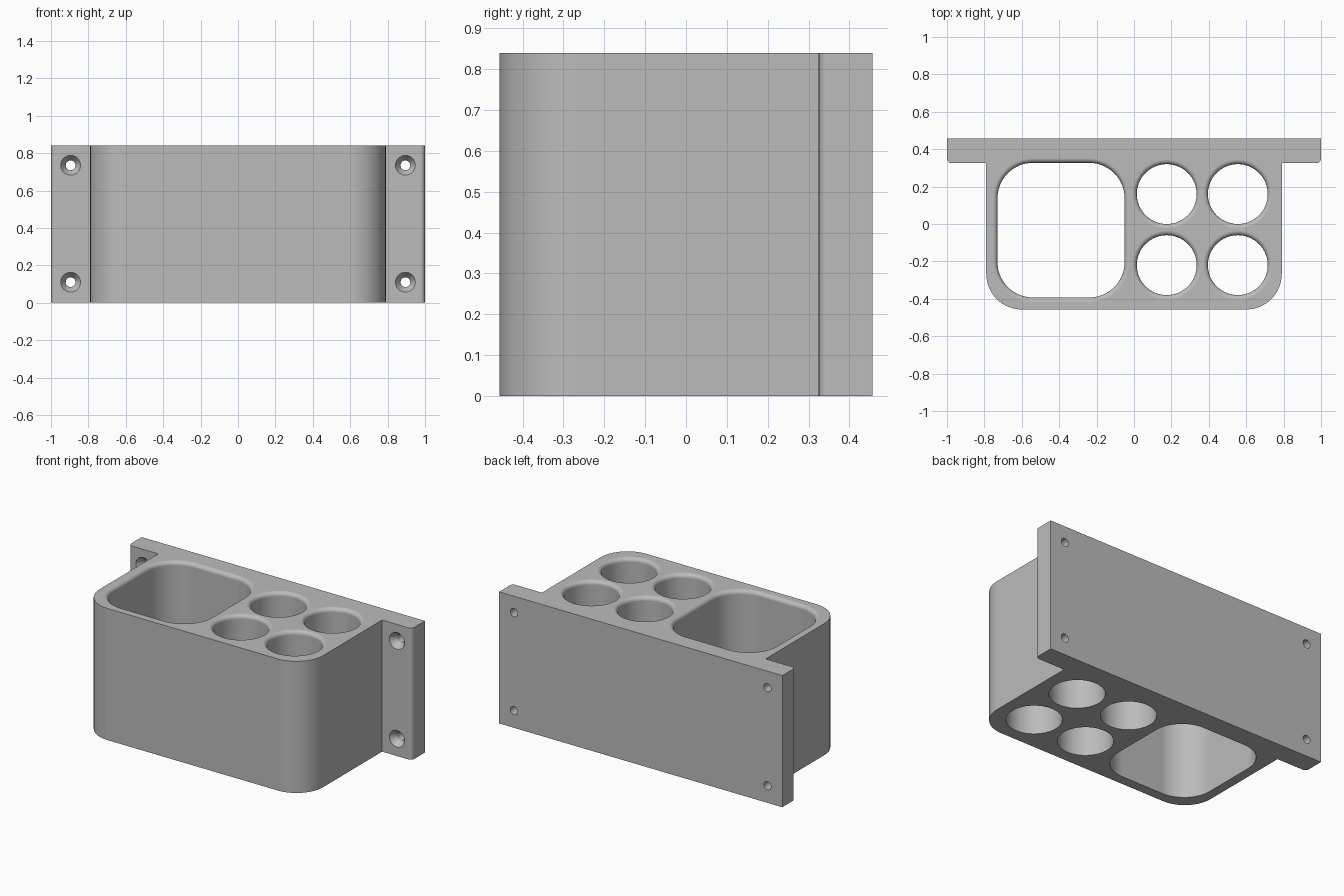
import bpy, bmesh
from math import cos, sin, pi
from mathutils import Matrix, Vector

cube = bpy.data.objects.get("Cube")
if cube:
    bpy.data.objects.remove(cube, do_unlink=True)

HEIGHT = 0.84
BACK = 0.457
FLANGE_FRONT = 0.325
FILLET = 0.025

grey = bpy.data.materials.new("light grey")
grey.use_nodes = True
colour = (0.5, 0.5, 0.5, 1)
grey.diffuse_color = colour
grey.node_tree.nodes["Principled BSDF"].inputs["Base Color"].default_value = colour


def arc(cx, cy, r, start, steps=16):
    """Quarter turn of points, anticlockwise from the start angle."""
    angles = [start + pi / 2 * i / steps for i in range(steps + 1)]
    return [(cx + r * cos(a), cy + r * sin(a)) for a in angles]


def rounded_rect(cx, cy, w, d, r):
    points = []
    for k, (sx, sy) in enumerate([(1, 1), (-1, 1), (-1, -1), (1, -1)]):
        points += arc(cx + sx * (w / 2 - r), cy + sy * (d / 2 - r), r, k * pi / 2)
    return points


def circle(cx, cy, r, n=64):
    return [(cx + r * cos(2 * pi * i / n), cy + r * sin(2 * pi * i / n)) for i in range(n)]


def loft(name, rings, matrix=Matrix()):
    """Closed solid through a list of (outline, height) rings."""
    bm = bmesh.new()
    loops = [[bm.verts.new(matrix @ Vector((x, y, z))) for x, y in outline]
             for outline, z in rings]
    for low, high in zip(loops, loops[1:]):
        for i in range(len(low)):
            j = (i + 1) % len(low)
            bm.faces.new((low[i], low[j], high[j], high[i]))
    bm.faces.new(loops[0][::-1])
    bm.faces.new(loops[-1])
    bmesh.ops.recalc_face_normals(bm, faces=bm.faces)
    mesh = bpy.data.meshes.new(name)
    bm.to_mesh(mesh)
    bm.free()
    mesh.materials.append(grey)
    obj = bpy.data.objects.new(name, mesh)
    bpy.context.collection.objects.link(obj)
    return obj


def pocket(name, outline):
    """Through-hole cutter whose mouth flares into a rounded rim."""
    rings = [(outline(0), -0.1)]
    for i in range(9):
        a = pi / 2 * i / 8
        rings.append((outline(FILLET * (1 - cos(a))), HEIGHT - FILLET + FILLET * sin(a)))
    rings.append((outline(FILLET), HEIGHT + 0.1))
    return loft(name, rings)


# Body and mounting flange share one outline
right_half = arc(0.79 - 0.19, -BACK + 0.19, 0.19, -pi / 2)
right_half += [(0.79, FLANGE_FRONT)]
right_half += arc(1 - 0.025, FLANGE_FRONT + 0.025, 0.025, -pi / 2, 6)
right_half += [(1, BACK)]
outline = right_half + [(-x, y) for x, y in reversed(right_half)]
holder = loft("wall_holder", [(outline, 0), (outline, HEIGHT)])

# Large square pocket
cutters = [pocket("square_pocket", lambda o: rounded_rect(
    -0.39, -0.033, 0.68 + 2 * o, 0.72 + 2 * o, 0.19 + o))]

# Four round pockets
for x in (0.175, 0.555):
    for y in (0.16, -0.22):
        cutters.append(pocket("round_pocket", lambda o: circle(x, y, 0.16 + o)))

# Countersunk screw holes, drilled from the front
for x in (-0.895, 0.895):
    for z in (0.11, 0.735):
        drill = Matrix.Translation((x, FLANGE_FRONT, z)) @ Matrix.Rotation(-pi / 2, 4, "X")
        sizes = [(0.053, -0.05), (0.053, 0), (0.026, 0.04), (0.026, 0.2)]
        cutters.append(loft("screw_hole", [(circle(0, 0, r, 40), d) for r, d in sizes], drill))

# Cut everything, then remove the cutters
bpy.ops.object.select_all(action="DESELECT")
bpy.context.view_layer.objects.active = holder
holder.select_set(True)
for cutter in cutters:
    cutter.hide_render = True
    mod = holder.modifiers.new("cut", "BOOLEAN")
    mod.operation = "DIFFERENCE"
    mod.solver = "EXACT"
    mod.object = cutter
    bpy.ops.object.modifier_apply(modifier=mod.name)
for cutter in cutters:
    bpy.data.objects.remove(cutter, do_unlink=True)

# Smooth curves, keep flat faces flat
bpy.ops.object.shade_smooth_by_angle(angle=0.5)
weighted = holder.modifiers.new("weighted_normals", "WEIGHTED_NORMAL")
weighted.keep_sharp = True
